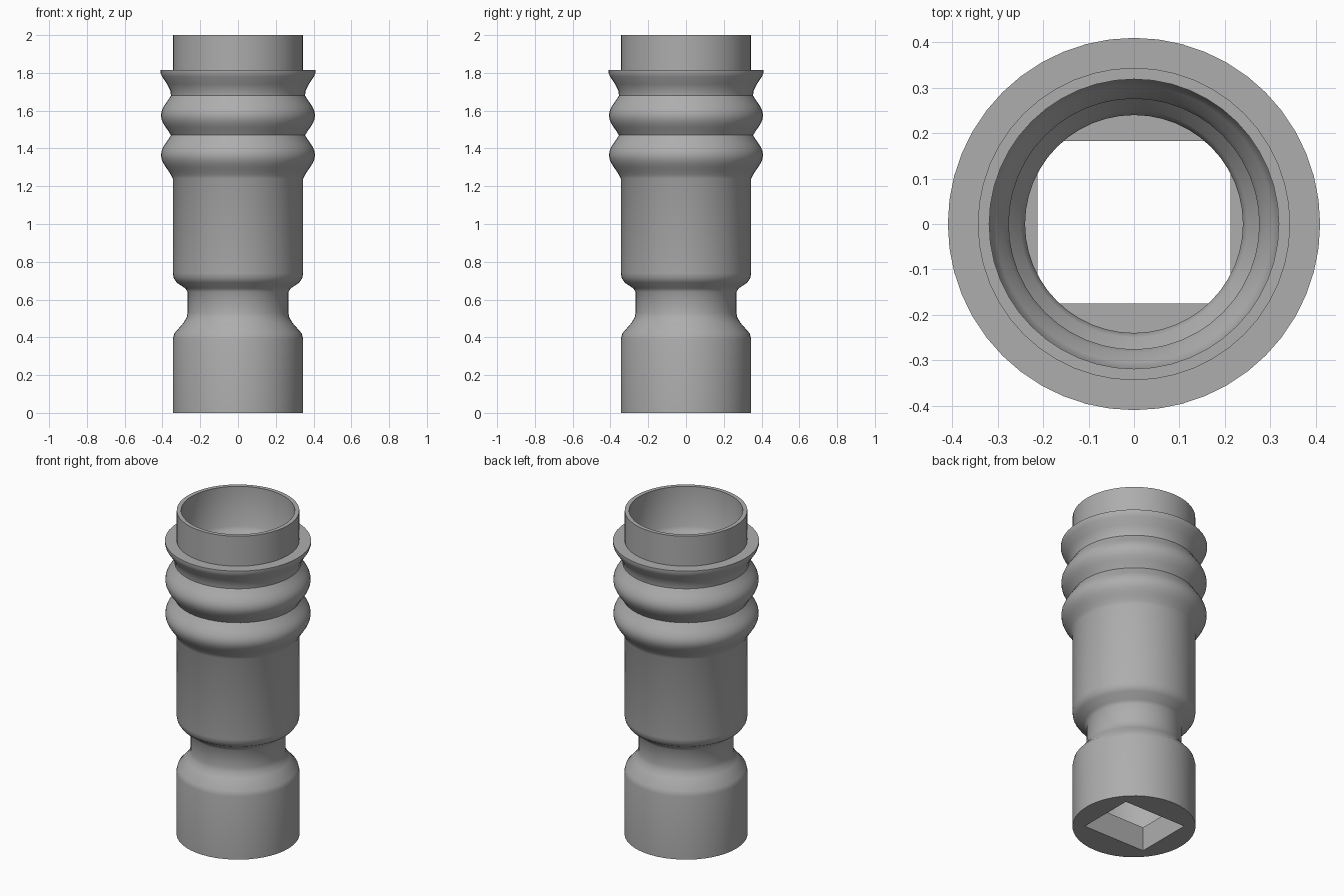
import bpy
import bmesh
from math import cos, pi, radians
from mathutils import Matrix, Vector

SEGMENTS = 48

cube = bpy.data.objects.get("Cube")
if cube:
    bpy.data.objects.remove(cube, do_unlink=True)

# Single grey metal
metal = bpy.data.materials.new("grey_metal")
grey = (0.42, 0.42, 0.42, 1)
metal.use_nodes = True
metal.diffuse_color = grey
metal.node_tree.nodes["Principled BSDF"].inputs["Base Color"].default_value = grey


def rings(z_low, r_neck, r_bulge, pitch=0.21, count=2, steps=10):
    """Rounded bellows rings, listed upward as (radius, height)."""
    points = []
    for i in range(count * steps + 1):
        t = i / steps
        swell = ((1 - cos(2 * pi * t)) / 2) ** 0.6
        points.append((r_neck + (r_bulge - r_neck) * swell, z_low + pitch * t))
    return points


# Outer wall from the base up to the collar
outer = [(0, 0), (0.345, 0), (0.345, 0.39), (0.338, 0.42), (0.29, 0.475),
         (0.272, 0.505), (0.267, 0.53), (0.267, 0.64), (0.28, 0.66),
         (0.325, 0.69), (0.341, 0.715), (0.345, 0.74), (0.345, 1.24)]
outer += rings(1.26, 0.355, 0.408)
outer += [(0.358, 1.705), (0.375, 1.74), (0.402, 1.78), (0.41, 1.8),
          (0.41, 1.815), (0.344, 1.815), (0.344, 2)]

# Inner wall back down to the floor
inner = [(0.319, 2), (0.319, 1.755), (0.305, 1.73), (0.285, 1.705)]
inner += reversed(rings(1.26, 0.276, 0.33))
inner += [(0.29, 1.23), (0.319, 1.2), (0.319, 0.74), (0.3, 0.71),
          (0.25, 0.665), (0.24, 0.64), (0.24, 0.53), (0.25, 0.5),
          (0.31, 0.42), (0.319, 0.39), (0.319, 0.15), (0, 0.15)]

# Revolve the closed section
bm = bmesh.new()
verts = [bm.verts.new((r, 0, z)) for r, z in outer + inner]
edges = [bm.edges.new(pair) for pair in zip(verts, verts[1:])]
bmesh.ops.spin(bm, geom=verts + edges, cent=(0, 0, 0), axis=(0, 0, 1),
               angle=2 * pi, steps=SEGMENTS, use_duplicate=False)
bmesh.ops.remove_doubles(bm, verts=bm.verts, dist=0.0005)
bmesh.ops.recalc_face_normals(bm, faces=bm.faces)
mesh = bpy.data.meshes.new("socket_body")
bm.to_mesh(mesh)
bm.free()
mesh.materials.append(metal)
body = bpy.data.objects.new("socket_body", mesh)
bpy.context.collection.objects.link(body)

# Rectangular drive hole through the floor
bm = bmesh.new()
bmesh.ops.create_cube(bm, size=1, matrix=Matrix.LocRotScale(
    Vector((0, 0.004, 0.1)), None, Vector((0.426, 0.358, 0.4))))
cut_mesh = bpy.data.meshes.new("drive_hole_cutter")
bm.to_mesh(cut_mesh)
bm.free()
cut_mesh.materials.append(metal)
cutter = bpy.data.objects.new("drive_hole_cutter", cut_mesh)
bpy.context.collection.objects.link(cutter)

cut = body.modifiers.new("drive_hole", 'BOOLEAN')
cut.operation = 'DIFFERENCE'
cut.solver = 'EXACT'
cut.object = cutter

bpy.ops.object.select_all(action='DESELECT')
body.select_set(True)
bpy.context.view_layer.objects.active = body
bpy.ops.object.modifier_apply(modifier=cut.name)
bpy.data.objects.remove(cutter, do_unlink=True)
bpy.ops.object.shade_smooth_by_angle(angle=radians(35))
